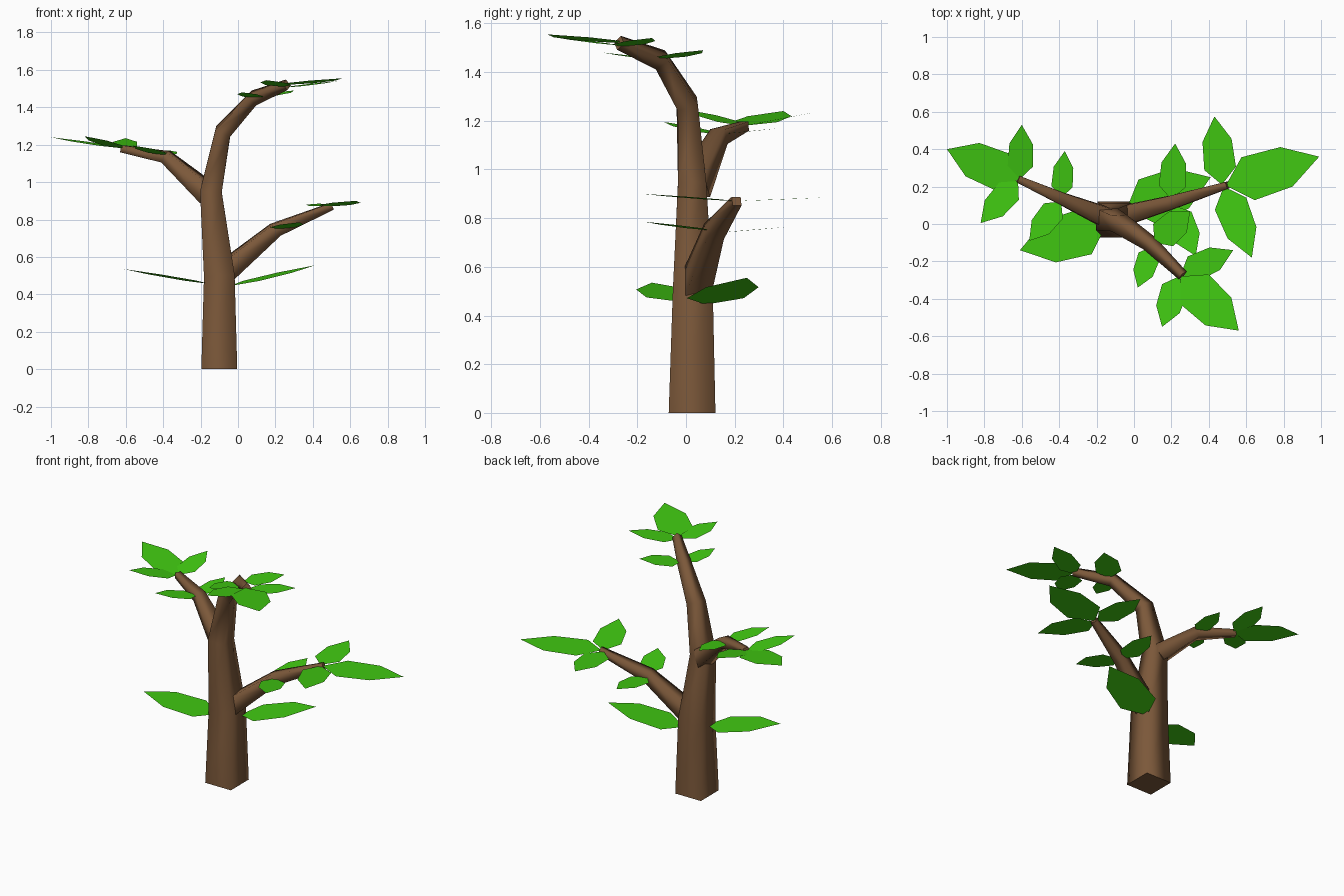
import bpy
from mathutils import Vector

if "Cube" in bpy.data.objects:
    bpy.data.objects.remove(bpy.data.objects["Cube"])


def material(name, rgb):
    m = bpy.data.materials.new(name)
    m.diffuse_color = (*rgb, 1)
    m.use_nodes = True
    m.node_tree.nodes["Principled BSDF"].inputs["Base Color"].default_value = m.diffuse_color
    return m


bark = material("bark_brown", (0.2, 0.098, 0.042))
green = material("leaf_green", (0.052, 0.58, 0.006))


def make(name, verts, faces, mat, smooth):
    me = bpy.data.meshes.new(name)
    me.from_pydata([tuple(v) for v in verts], [], faces)
    me.materials.append(mat)
    for p in me.polygons:
        p.use_smooth = smooth and len(p.vertices) == 4 and p.index < len(faces) - 2
    ob = bpy.data.objects.new(name, me)
    bpy.context.collection.objects.link(ob)
    return ob


def limb(name, path):
    """Four-sided tapering tube; path = (x, y, z, half width)."""
    pts = [Vector(p[:3]) for p in path]
    n = len(pts)
    seg = [(pts[i + 1] - pts[i]).normalized() for i in range(n - 1)]
    tan = [seg[0]] + [(seg[i] + seg[i + 1]).normalized() for i in range(n - 2)] + [seg[-1]]
    # square to the world axes for an upright trunk, level sides otherwise
    if tan[0].z > 0.98:
        tan[0] = Vector((0, 0, 1))
        side = Vector((1, 0, 0))
    else:
        side = tan[0].cross(Vector((0, 0, 1))).normalized()
    verts, faces = [], []
    for i in range(n):
        if i:
            side = tan[i - 1].rotation_difference(tan[i]) @ side
        up = tan[i].cross(side)
        for a, b in ((-1, -1), (1, -1), (1, 1), (-1, 1)):
            verts.append(pts[i] + (side * a + up * b) * path[i][3])
    for i in range(n - 1):
        for k in range(4):
            j = (k + 1) % 4
            faces.append((4 * i + k, 4 * i + j, 4 * i + 4 + j, 4 * i + 4 + k))
    faces += [(3, 2, 1, 0), tuple(4 * n - 4 + k for k in range(4))]
    make(name, verts, faces, bark, True)


def leaf(name, base, tip, half):
    """Flat six-sided leaf with level sides."""
    b, t = Vector(base), Vector(tip)
    d = t - b
    s = Vector((-d.y, d.x, 0)).normalized() * half
    verts = [b, b + d * .24 - s, b + d * .65 - s * .92, t,
             b + d * .65 + s * .92, b + d * .24 + s]
    make(name, verts, [tuple(range(6))], green, False)


# Trunk and branches
limb("trunk", [(-.10, .025, 0, .096), (-.10, .028, .5, .082), (-.145, .025, .95, .058),
               (-.08, .005, 1.27, .043), (.085, -.105, 1.45, .032), (.26, -.275, 1.52, .021)])
limb("right_branch", [(-.07, .04, .52, .055), (.2, .115, .745, .037), (.5, .208, .87, .019)])
limb("left_branch", [(-.15, .035, .93, .055), (-.385, .135, 1.135, .033), (-.62, .24, 1.178, .019)])

# Leaves: base point, tip point, half width
leaves = {
    "right_branch_leaf": [
        ((.49, .205, .87), (.99, .36, .87), .12),
        ((.47, .21, .87), (.43, .575, .885), .085),
        ((.48, .20, .87), (.63, -.18, .90), .09),
        ((.20, .13, .74), (.22, .43, .765), .072),
        ((.21, .10, .75), (.33, -.17, .785), .075)],
    "left_branch_leaf": [
        ((-.61, .24, 1.18), (-1.0, .40, 1.24), .105),
        ((-.61, .24, 1.18), (-.60, .53, 1.235), .068),
        ((-.62, .23, 1.18), (-.82, .005, 1.245), .07),
        ((-.39, .14, 1.145), (-.37, .39, 1.17), .057),
        ((-.39, .12, 1.145), (-.56, -.09, 1.195), .065)],
    "top_leaf": [
        ((.25, -.28, 1.52), (.56, -.57, 1.555), .11),
        ((.25, -.27, 1.505), (.53, -.14, 1.54), .072),
        ((.24, -.28, 1.51), (.15, -.55, 1.545), .072),
        ((.11, -.10, 1.455), (.30, .07, 1.49), .08),
        ((.10, -.12, 1.45), (.02, -.34, 1.48), .06)],
    "trunk_leaf": [
        ((-.04, .08, .445), (.41, .25, .555), .125),
        ((-.15, -.01, .455), (-.61, -.14, .535), .125)],
}
for group, items in leaves.items():
    for i, (base, tip, half) in enumerate(items, 1):
        leaf(f"{group}_{i}", base, tip, half)
